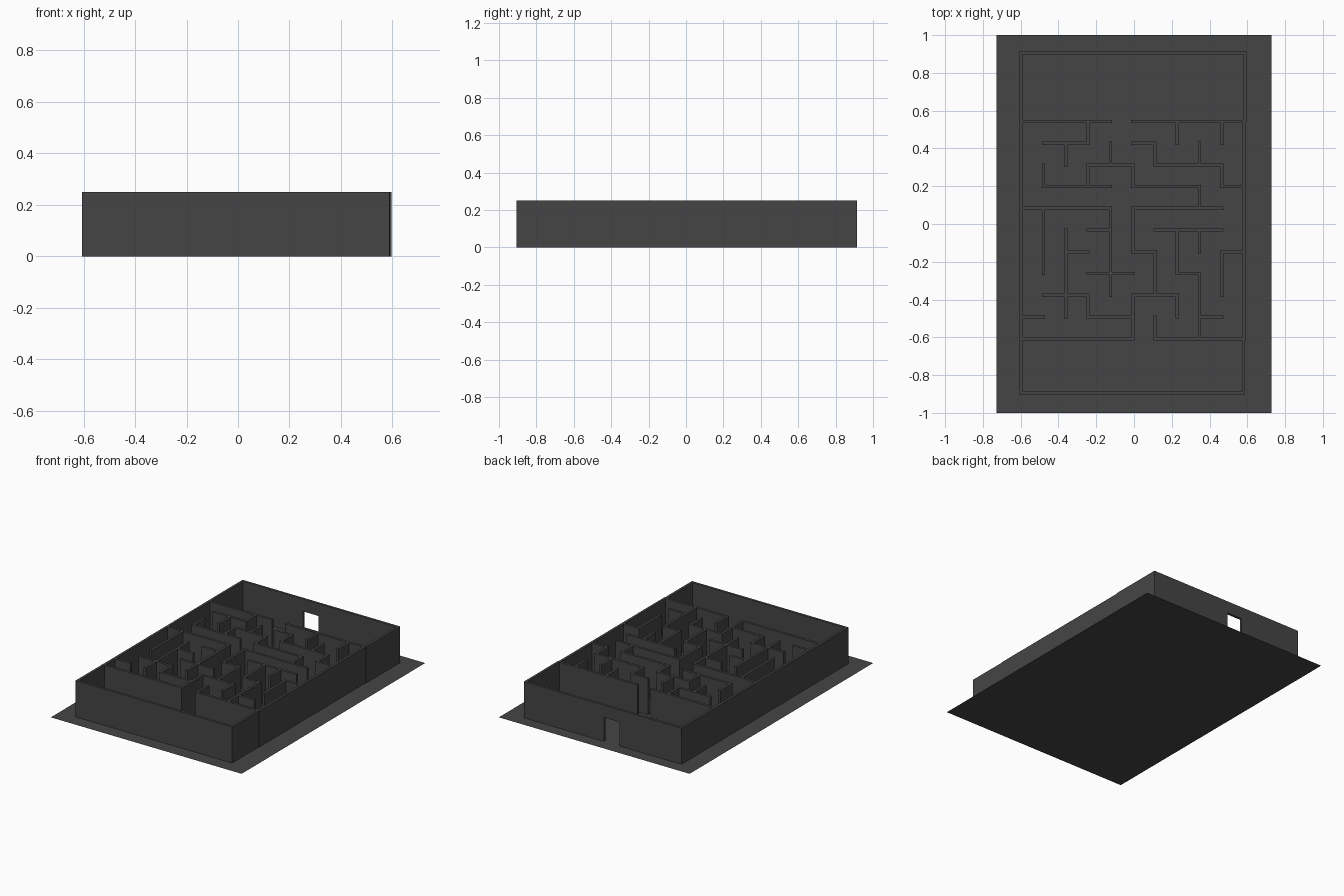
import bpy, bmesh

if "Cube" in bpy.data.objects:
    bpy.data.objects.remove(bpy.data.objects["Cube"])

H = 0.25          # wall height
T = 0.017         # wall thickness
X0, DX = -0.597, 0.118    # maze grid origin and pitch
Y0, DY = 0.543, -0.115

mat = bpy.data.materials.new("dark_grey")
mat.diffuse_color = (0.06, 0.06, 0.06, 1)
mat.use_nodes = True
mat.node_tree.nodes["Principled BSDF"].inputs["Base Color"].default_value = mat.diffuse_color


def box(bm, x0, x1, y0, y1, z0=0.0, z1=H):
    vs = bmesh.ops.create_cube(bm, size=1)["verts"]
    for v in vs:
        v.co.x = x1 if v.co.x > 0 else x0
        v.co.y = y1 if v.co.y > 0 else y0
        v.co.z = z1 if v.co.z > 0 else z0


def finish(name, bm):
    me = bpy.data.meshes.new(name)
    bm.to_mesh(me)
    bm.free()
    me.materials.append(mat)
    ob = bpy.data.objects.new(name, me)
    bpy.context.collection.objects.link(ob)
    return ob


# Floor sheet
bm = bmesh.new()
bmesh.ops.create_grid(bm, x_segments=1, y_segments=1, size=1)
for v in bm.verts:
    v.co.x *= 0.728
finish("floor", bm)

# Maze walls, as "start-end" runs on each grid line (line 0 is the back / left)
rows = ["0-4 5-10", "1-3 5-6", "3-5 6-9", "1-4 5-8 9-10", "0-4 5-9", "3-4 6-9",
        "2-3 5-6 9-10", "3-5 7-8", "1-3 5-7", "0-1 3-5 8-9", "0-5 6-10"]
cols = ["0-10", "2-3 4-7", "1-2 5-9", "0-1 2-3 8-9", "1-2 4-8", "2-3 4-6 8-10",
        "1-2 6-8 9-10", "0-1 5-7 8-9", "1-2 3-4 5-6 7-10", "0-1 2-3 6-8", "0-10"]


def runs(text):
    return [tuple(map(int, r.split("-"))) for r in text.split()]


h = T / 2
bm = bmesh.new()
for j, text in enumerate(rows):
    y = Y0 + DY * j
    for a, b in runs(text):
        box(bm, X0 + DX * a - h, X0 + DX * b + h, y - h, y + h)
for i, text in enumerate(cols):
    x = X0 + DX * i
    for a, b in runs(text):
        box(bm, x - h, x + h, Y0 + DY * b - h, Y0 + DY * a + h)
finish("maze_walls", bm)

# Front room: closed on three sides
bm = bmesh.new()
L, R, F, B = -0.606, 0.588, -0.905, -0.607
box(bm, L, R, F, F + T)
box(bm, L, L + T, F + T, B)
box(bm, R - T, R, F + T, B)
finish("front_room_walls", bm)

# Back room: doorway with lintel in the back wall
bm = bmesh.new()
L, R, F, B = -0.606, 0.596, 0.543, 0.915
D0, D1, DH = -0.133, -0.014, 0.165
box(bm, L, D0, B - T, B)
box(bm, D1, R, B - T, B)
box(bm, D0, D1, B - T, B, DH, H)
box(bm, L, L + T, F, B - T)
box(bm, R - T, R, F, B - T)
finish("back_room_walls", bm)
